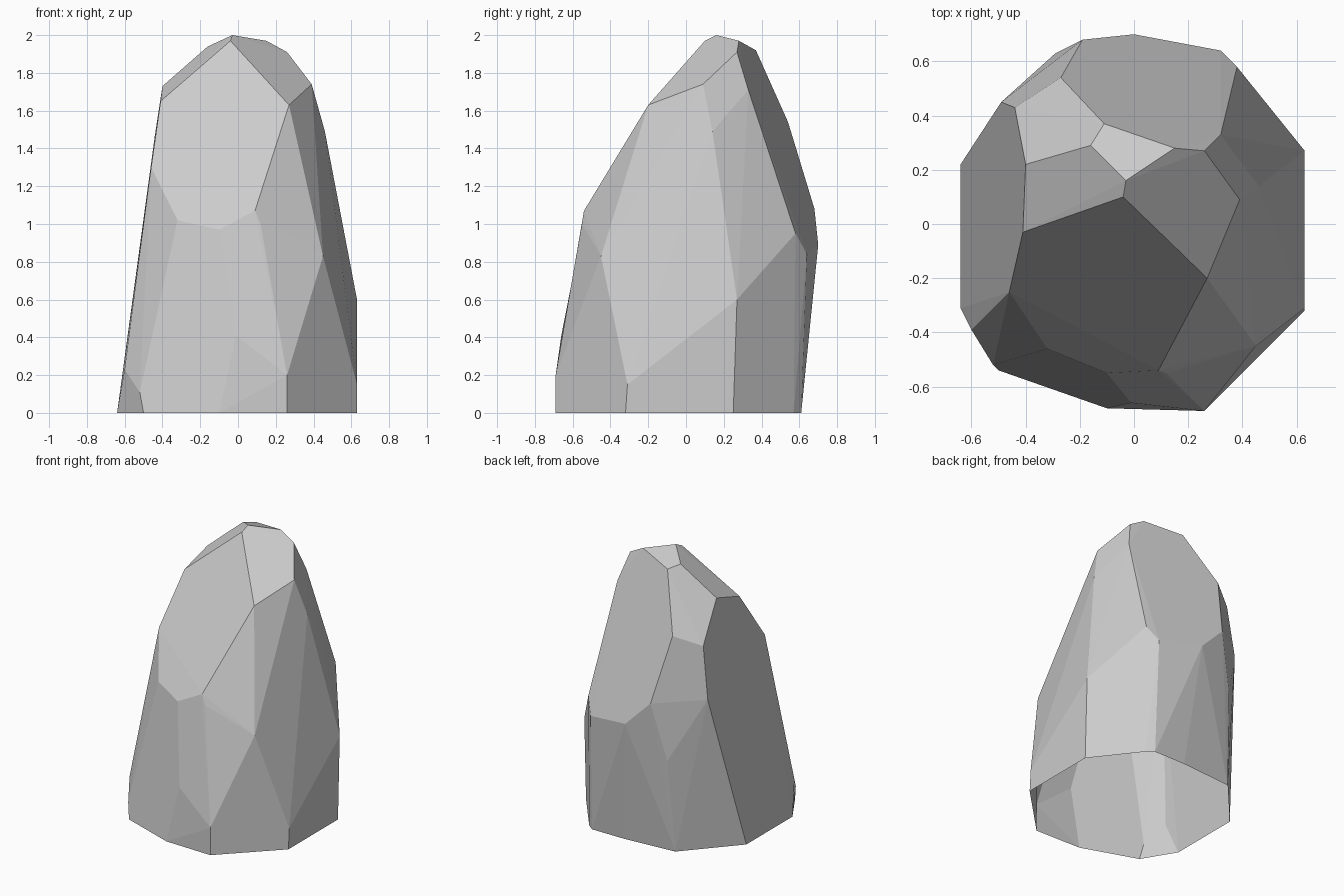
import bpy
import bmesh
import math
from mathutils import Vector

default_cube = bpy.data.objects.get("Cube")
if default_cube:
    bpy.data.objects.remove(default_cube, do_unlink=True)


def make_material(name, color):
    """One flat colour, shown in the viewport and in a render."""
    material = bpy.data.materials.new(name)
    material.use_nodes = True
    material.diffuse_color = color
    shader = material.node_tree.nodes["Principled BSDF"]
    shader.inputs["Base Color"].default_value = color
    shader.inputs["Roughness"].default_value = 1
    return material


def chiselled_stone(name, corner_groups, material):
    """Stretch a faceted convex skin over the corners, open underneath."""
    bm = bmesh.new()
    for group in corner_groups:
        for corner in group:
            bm.verts.new(Vector(corner))
    hull = bmesh.ops.convex_hull(bm, input=bm.verts[:])
    loose = [v for v in hull["geom_interior"] if isinstance(v, bmesh.types.BMVert)]
    bmesh.ops.delete(bm, geom=loose, context="VERTS")

    # Remove the underside, so the stone is a shell standing on the ground
    bm.normal_update()
    underside = [f for f in bm.faces if max(v.co.z for v in f.verts) < 0.01]
    bmesh.ops.delete(bm, geom=underside, context="FACES")

    # Merge the nearly level triangles into broad flat facets
    bmesh.ops.dissolve_limit(bm, angle_limit=math.radians(3),
                             verts=bm.verts[:], edges=bm.edges[:])
    bmesh.ops.recalc_face_normals(bm, faces=bm.faces[:])

    mesh = bpy.data.meshes.new(name)
    bm.to_mesh(mesh)
    bm.free()
    mesh.materials.append(material)
    stone = bpy.data.objects.new(name, mesh)
    bpy.context.collection.objects.link(stone)
    return stone


# Outline on the ground
foot = [(.26, -.69, 0), (.63, -.32, 0), (.63, .25, 0), (.38, .57, 0),
        (.33, .61, 0), (.08, .61, 0), (-.32, .58, 0), (-.64, .22, 0),
        (-.64, -.31, 0), (-.5, -.54, 0), (-.1, -.68, 0)]

# Broken corners just above the ground
lower_ledge = [(.26, -.69, .2), (.63, -.31, .15), (.63, .27, .6),
               (-.29, .63, .67), (-.6, -.39, .23), (-.52, -.52, .11),
               (-.01, -.66, .41), (.18, -.66, .41)]

# Corners around the waist
waist = [(.45, -.45, .83), (.38, .58, .95), (.32, .64, .84), (0, .7, .89),
         (-.19, .68, 1.08), (-.49, .45, 1.1), (-.32, -.46, 1.02),
         (-.1, -.55, .97), (.09, -.54, 1.07), (.12, -.55, 1)]

# Shoulders below the slanting upper facets
shoulder = [(-.46, -.25, 1.3), (-.44, .43, 1.47), (-.27, .54, 1.54),
            (.46, .14, 1.49), (.27, -.2, 1.63), (-.41, -.03, 1.65),
            (-.4, .22, 1.73), (.39, .09, 1.74), (.32, .33, 1.71)]

# Small tilted facets of the peak
summit = [(.26, .27, 1.91), (-.11, .37, 1.92), (-.16, .29, 1.94),
          (.15, .28, 1.97), (-.04, .1, 1.97), (-.03, .16, 2)]

stone_grey = make_material("stone grey", (.6, .6, .6, 1))
chiselled_stone("boulder", [foot, lower_ledge, waist, shoulder, summit], stone_grey)
